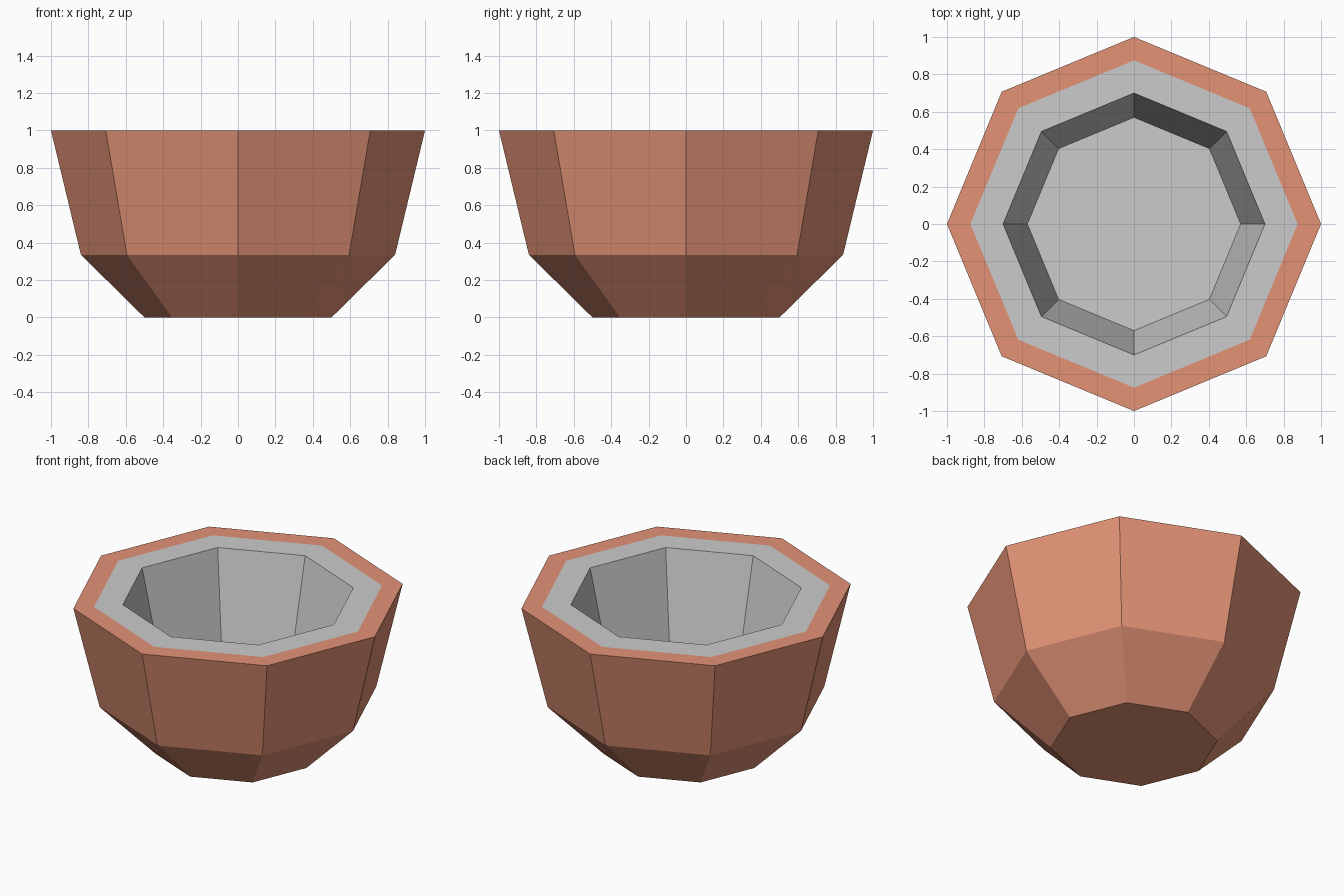
import bpy, bmesh
from math import cos, sin, pi

if "Cube" in bpy.data.objects:
    bpy.data.objects.remove(bpy.data.objects["Cube"])

SIDES = 8


def lathe(name, profile, cap, color=None):
    """Revolve (radius, z) points into an octagonal shell; cap closes one ring: 0 or -1."""
    bm = bmesh.new()
    rings = [[bm.verts.new((r * cos(2 * pi * i / SIDES), r * sin(2 * pi * i / SIDES), z))
              for i in range(SIDES)] for r, z in profile]
    for low, high in zip(rings, rings[1:]):
        for i in range(SIDES):
            j = (i + 1) % SIDES
            bm.faces.new((low[i], low[j], high[j], high[i]))
    bm.faces.new(rings[cap][::-1] if cap == 0 else rings[cap])
    mesh = bpy.data.meshes.new(name)
    bm.to_mesh(mesh)
    bm.free()
    obj = bpy.data.objects.new(name, mesh)
    bpy.context.collection.objects.link(obj)
    if color:
        mat = bpy.data.materials.new(name + "_brown")
        mat.diffuse_color = (*color, 1)
        mat.use_nodes = True
        mat.node_tree.nodes["Principled BSDF"].inputs["Base Color"].default_value = mat.diffuse_color
        mesh.materials.append(mat)
    return obj


# Brown outside: base, flared lower band, upper wall and outer rim
lathe("bowl_shell", [(0.5, 0), (0.84, 0.335), (1, 1), (0.875, 1)], 0, (0.77, 0.29, 0.18))

# Grey inside: flat inner rim, tapering wall and floor
lathe("bowl_lining", [(0.875, 1), (0.70, 1), (0.57, 0.42)], -1)
